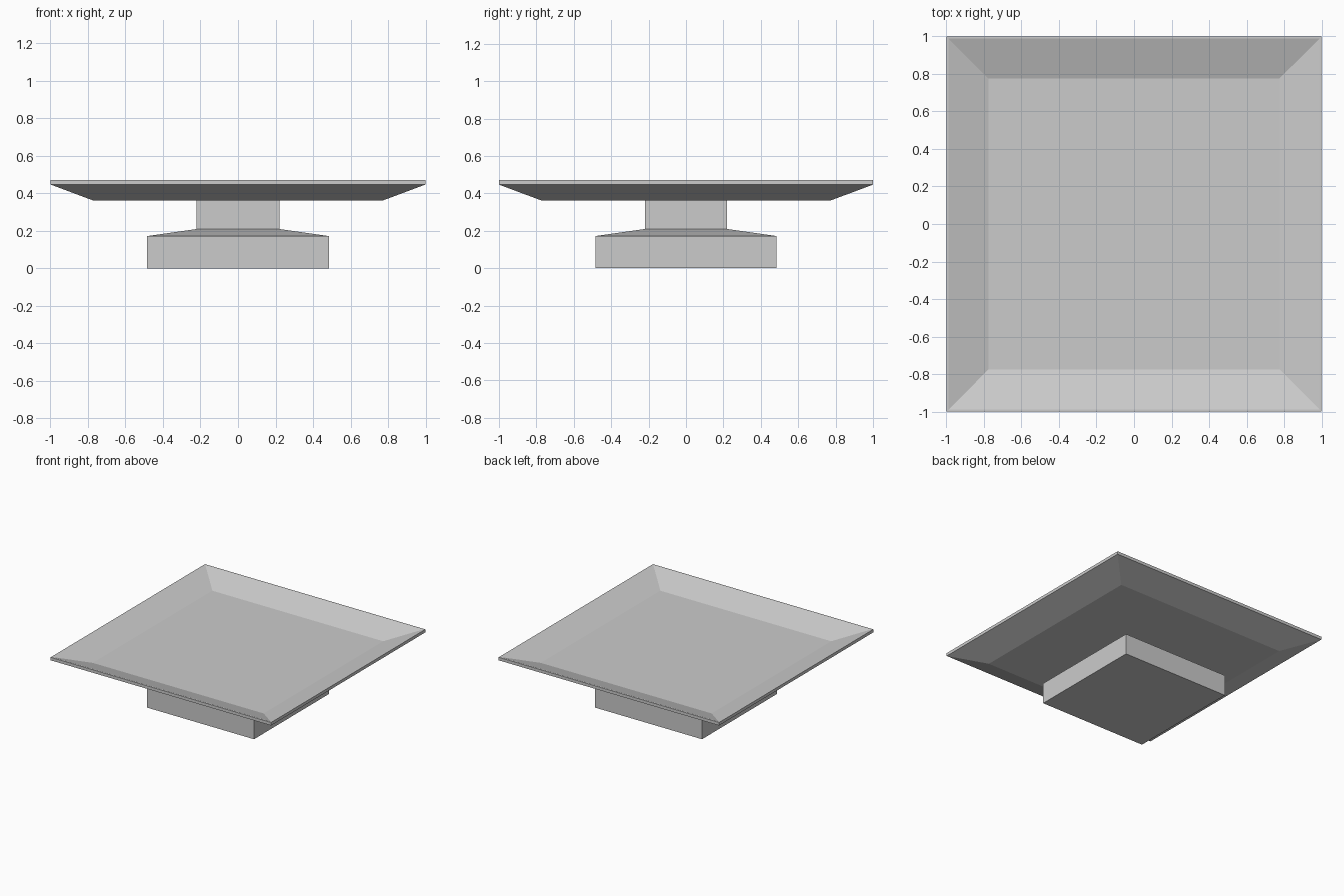
import bpy
import bmesh

if "Cube" in bpy.data.objects:
    bpy.data.objects.remove(bpy.data.objects["Cube"])


def square_loft(name, profile, cap_first=False, cap_last=False):
    """Skin square rings given as (half width, height) from bottom to top."""
    bm = bmesh.new()
    rings = [[bm.verts.new((sx * r, sy * r, z))
              for sx, sy in ((-1, -1), (1, -1), (1, 1), (-1, 1))]
             for r, z in profile]
    for low, high in zip(rings, rings[1:]):
        for i in range(4):
            j = (i + 1) % 4
            bm.faces.new((low[i], low[j], high[j], high[i]))
    if cap_first:
        bm.faces.new(rings[0][::-1])
    if cap_last:
        bm.faces.new(rings[-1])
    mesh = bpy.data.meshes.new(name)
    bm.to_mesh(mesh)
    bm.free()
    obj = bpy.data.objects.new(name, mesh)
    bpy.context.collection.objects.link(obj)
    return obj


# Foot block with sloped shoulder, rising into the square neck
square_loft("pedestal",
            [(0.485, 0.0), (0.485, 0.172), (0.22, 0.21), (0.22, 0.363)],
            cap_first=True)

# Shallow tray: underside, flared wall, thin rim, inner slope and floor
square_loft("tray",
            [(0.22, 0.363), (0.775, 0.363), (1.0, 0.447), (1.0, 0.472),
             (0.988, 0.472), (0.775, 0.4)],
            cap_last=True)
